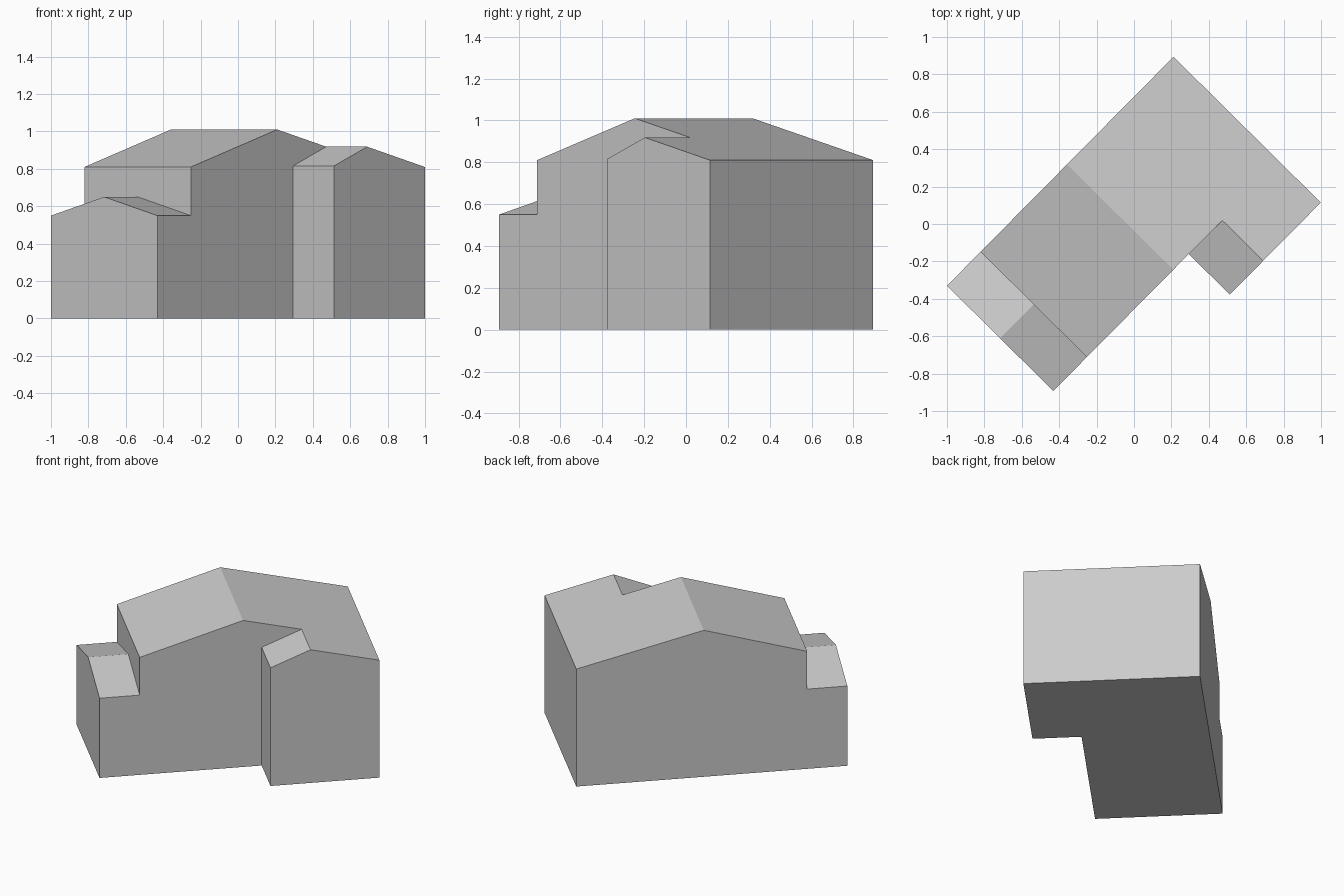
import bpy
import bmesh
from math import radians
from mathutils import Matrix, Vector

cube = bpy.data.objects.get("Cube")
if cube:
    bpy.data.objects.remove(cube)

# One plain grey for walls and roofs
grey = bpy.data.materials.new("plain_grey")
grey.use_nodes = True
colour = (0.6, 0.6, 0.6, 1)
grey.diffuse_color = colour
grey.node_tree.nodes["Principled BSDF"].inputs["Base Color"].default_value = colour

# House axes: length runs along local x, width along local -y
PLACE = Matrix.Translation((-1.0, -0.33, 0)) @ Matrix.Rotation(radians(45.3), 4, "Z")

ANNEX_END, RIDGE, WING_START, WING_RIDGE, LENGTH = 0.255, 0.912, 1.03, 1.284, 1.722
WIDTH, WING_WIDTH = 0.80, 1.108
EAVE, TOP = 0.81, 1.01


def gabled_block(name, profile, push, open_end=None):
    """Extrude a wall profile into a closed block; drop the end that meets another part."""
    bm = bmesh.new()
    start = bm.faces.new([bm.verts.new(p) for p in profile])
    extruded = bmesh.ops.extrude_face_region(bm, geom=[start], use_keep_orig=True)["geom"]
    end = next(g for g in extruded if isinstance(g, bmesh.types.BMFace))
    bmesh.ops.translate(bm, vec=Vector(push),
                        verts=[g for g in extruded if isinstance(g, bmesh.types.BMVert)])
    bmesh.ops.recalc_face_normals(bm, faces=bm.faces)
    hidden = {"start": start, "end": end}.get(open_end)
    if hidden:
        bmesh.ops.delete(bm, geom=[hidden], context="FACES_ONLY")
    bm.transform(PLACE)
    mesh = bpy.data.meshes.new(name)
    bm.to_mesh(mesh)
    bm.free()
    mesh.materials.append(grey)
    obj = bpy.data.objects.new(name, mesh)
    bpy.context.collection.objects.link(obj)
    return obj


def along_length(points, y):
    return [(x, y, z) for x, z in points]


# Main house with its ridge across the length
gabled_block("main_house", along_length(
    [(ANNEX_END, 0), (LENGTH, 0), (LENGTH, EAVE), (RIDGE, TOP), (ANNEX_END, EAVE)], 0),
    (0, -WIDTH, 0))

# Side wing, whose rear slope continues the main roof
slope = (TOP - EAVE) / (LENGTH - RIDGE)
wing_top = EAVE + slope * (LENGTH - WING_RIDGE)
gabled_block("side_wing", along_length(
    [(WING_START, 0), (LENGTH, 0), (LENGTH, EAVE), (WING_RIDGE, wing_top),
     (WING_START, 0.815)], -WIDTH),
    (0, WIDTH - WING_WIDTH, 0), "start")

# Low end annex with its ridge along the length
gabled_block("end_annex",
             [(0, 0, 0), (0, 0, 0.55), (0, -WIDTH / 2, 0.65), (0, -WIDTH, 0.55), (0, -WIDTH, 0)],
             (ANNEX_END, 0, 0), "end")
